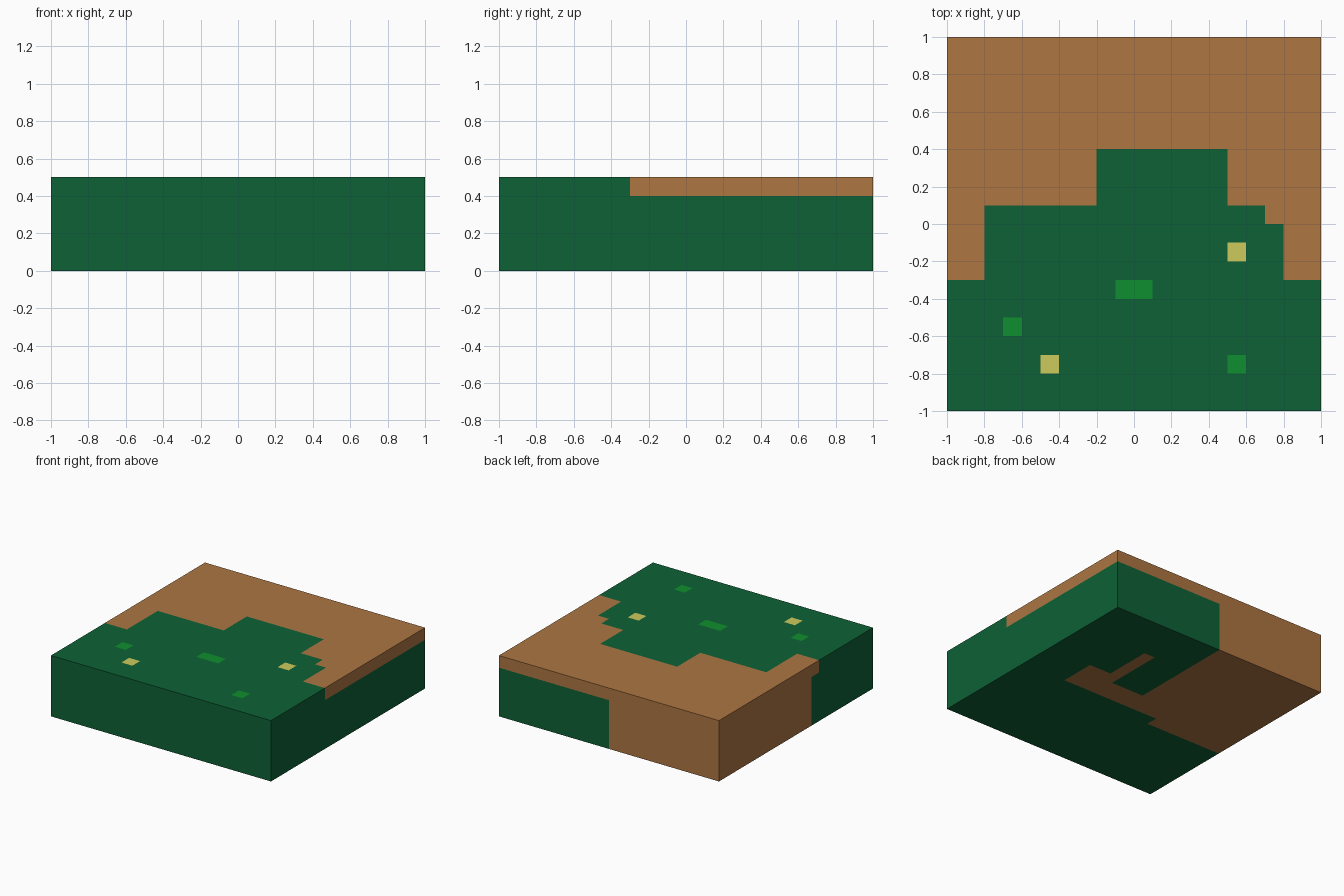
import bpy, bmesh

if "Cube" in bpy.data.objects:
    bpy.data.objects.remove(bpy.data.objects["Cube"])

def linear(c):
    c /= 255
    return c / 12.92 if c <= 0.04045 else ((c + 0.055) / 1.055) ** 2.4

def material(name, rgb):
    m = bpy.data.materials.new(name)
    m.diffuse_color = (*[linear(c) for c in rgb], 1.0)
    m.use_nodes = True
    m.node_tree.nodes["Principled BSDF"].inputs["Base Color"].default_value = m.diffuse_color
    return m

GRASS, EARTH, SPROUT, FLOWER = range(4)
mats = [material("dark_grass_green", (13, 97, 54)),
        material("earth_brown", (173, 118, 66)),
        material("sprout_green", (15, 143, 46)),
        material("flower_yellow", (205, 203, 92))]

TOP, LOW = (0.4, 0.5), (0.0, 0.4)      # surface layer and the ground below it
# coloured regions of the block: colour, x range, y range, z range
regions = [
    # earth on the surface layer
    (EARTH, (-1, 1), (0.4, 1), TOP),
    (EARTH, (-1, -0.2), (0.1, 0.4), TOP),
    (EARTH, (0.5, 1), (0.1, 0.4), TOP),
    (EARTH, (0.7, 1), (0, 0.1), TOP),
    (EARTH, (0.8, 1), (-0.3, 0), TOP),
    (EARTH, (-1, -0.8), (-0.3, 0.1), TOP),
    # earth in the lower layers
    (EARTH, (-1, -0.3), (-0.2, 1), LOW),
    (EARTH, (-0.3, 0), (-0.1, 1), LOW),
    (EARTH, (0, 0.3), (-0.1, 0.1), LOW),
    (EARTH, (0.3, 0.4), (-0.1, 0.6), LOW),
    (EARTH, (0.4, 0.6), (-0.1, 0.2), LOW),
    # sprouts and flowers
    (SPROUT, (-0.1, 0.1), (-0.4, -0.3), TOP),
    (SPROUT, (-0.7, -0.6), (-0.6, -0.5), TOP),
    (SPROUT, (0.5, 0.6), (-0.8, -0.7), TOP),
    (FLOWER, (0.5, 0.6), (-0.2, -0.1), TOP),
    (FLOWER, (-0.5, -0.4), (-0.8, -0.7), TOP),
]

# ground block
bm = bmesh.new()
bmesh.ops.create_cube(bm, size=1)
bmesh.ops.scale(bm, vec=(2, 2, 0.5), verts=bm.verts)
bmesh.ops.translate(bm, vec=(0, 0, 0.25), verts=bm.verts)

# cut the faces along every region border
lo, hi = (-1, -1, 0), (1, 1, 0.5)
for axis in range(3):
    for cut in sorted({v for r in regions for v in r[axis + 1]}):
        if lo[axis] < cut < hi[axis]:
            co, no = [0, 0, 0], [0, 0, 0]
            co[axis], no[axis] = cut, 1
            bmesh.ops.bisect_plane(bm, geom=bm.verts[:] + bm.edges[:] + bm.faces[:],
                                   plane_co=co, plane_no=no)

# colour each face by the region it lies in
for f in bm.faces:
    c = f.calc_center_median()
    for colour, *box in regions:
        if all(a - 1e-4 <= c[i] <= b + 1e-4 for i, (a, b) in enumerate(box)):
            f.material_index = colour

mesh = bpy.data.meshes.new("ground_block")
bm.to_mesh(mesh)
bm.free()
for m in mats:
    mesh.materials.append(m)
bpy.context.collection.objects.link(bpy.data.objects.new("ground_block", mesh))
